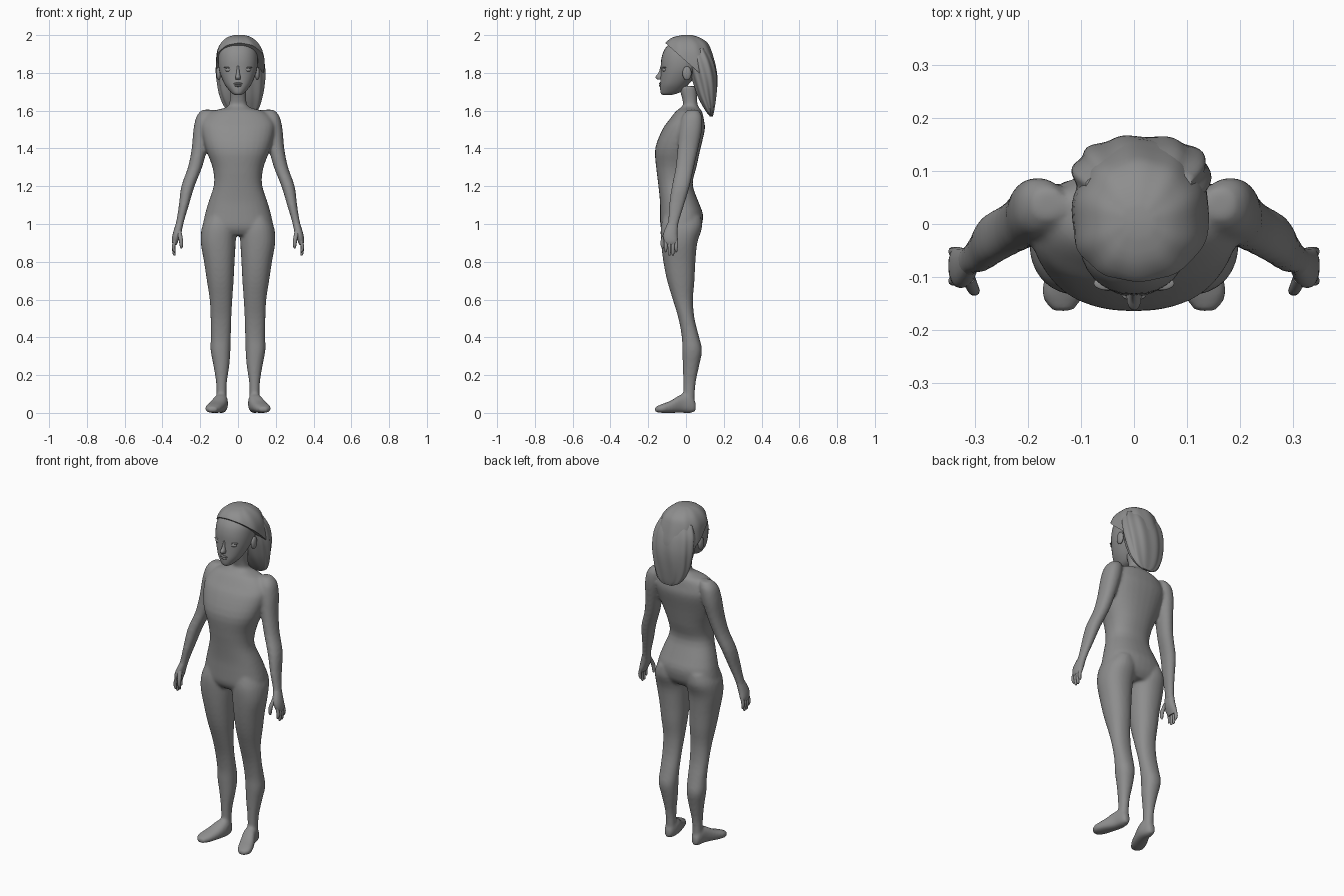
import bpy
import bmesh
from math import sin, cos, pi, copysign
from mathutils import Matrix, Vector

cube = bpy.data.objects.get("Cube")
if cube:
    bpy.data.objects.remove(cube, do_unlink=True)

# Single clay grey material
clay = bpy.data.materials.new("clay_grey")
clay.use_nodes = True
colour = (0.27, 0.27, 0.27, 1)
clay.diffuse_color = colour
clay.node_tree.nodes["Principled BSDF"].inputs["Base Color"].default_value = colour


def blend(rings, steps):
    """Smoothly interpolate the rows of a ring table."""
    result = []
    last = len(rings) - 1
    for i in range(last):
        before, start = rings[max(i - 1, 0)], rings[i]
        end, after = rings[i + 1], rings[min(i + 2, last)]
        for k in range(steps):
            t = k / steps
            result.append([
                b + t * (c - a) / 2
                + t * t * (2 * a - 5 * b + 4 * c - d) / 2
                + t ** 3 * (3 * b - a - 3 * c + d) / 2
                for a, b, c, d in zip(before, start, end, after)])
    result.append(list(rings[last]))
    return result


def loft(bm, rings, axis="z", side=1, sides=24, power=2.2, steps=3, ripple=0, locks=9, twist=0):
    """Skin rounded rings given as (height, low, high, low, high) bounds."""
    loops = []
    for h, a0, a1, b0, b1 in blend(rings, steps):
        loop = []
        for k in range(sides):
            angle = 2 * pi * k / sides
            wave = 1 + ripple * sin(locks * angle + twist * h)
            ca, sa = cos(angle), sin(angle)
            a = copysign(abs(ca) ** (2 / power), ca) * wave
            b = copysign(abs(sa) ** (2 / power), sa) * wave
            a = (a0 + a1) / 2 + a * (a1 - a0) / 2
            b = (b0 + b1) / 2 + b * (b1 - b0) / 2
            place = (side * a, b, h) if axis == "z" else (side * a, h, b)
            loop.append(bm.verts.new(place))
        loops.append(loop)
    for low, high in zip(loops, loops[1:]):
        for k in range(sides):
            n = (k + 1) % sides
            bm.faces.new((low[k], low[n], high[n], high[k]))
    bm.faces.new(loops[0])
    bm.faces.new(loops[-1])


def even(rings):
    """Turn (height, half width, front, back) rows into symmetric bounds."""
    return [(h, -w, w, front, back) for h, w, front, back in rings]


def ball(bm, place, size):
    matrix = Matrix.Translation(place) @ Matrix.Diagonal((*size, 1))
    bmesh.ops.create_uvsphere(bm, u_segments=20, v_segments=12, radius=1, matrix=matrix)


def finish(name, bm):
    bmesh.ops.recalc_face_normals(bm, faces=bm.faces[:])
    mesh = bpy.data.meshes.new(name)
    bm.to_mesh(mesh)
    bm.free()
    mesh.materials.append(clay)
    obj = bpy.data.objects.new(name, mesh)
    bpy.context.collection.objects.link(obj)
    bpy.ops.object.select_all(action="DESELECT")
    obj.select_set(True)
    bpy.context.view_layer.objects.active = obj
    bpy.ops.object.shade_smooth_by_angle(angle=pi / 3)
    return obj


torso = even([
    (1.73, .045, -.04, .06), (1.64, .045, -.015, .06), (1.615, .07, -.03, .07),
    (1.595, .14, -.055, .085), (1.55, .185, -.09, .095), (1.5, .195, -.125, .1),
    (1.4, .172, -.163, .077), (1.3, .135, -.158, .055), (1.21, .127, -.147, .035),
    (1.12, .155, -.138, .065), (1.05, .175, -.137, .09), (.98, .185, -.134, .08),
    (.94, .15, -.11, .05)])

leg = [
    (1.04, .03, .165, -.12, .08), (.98, .01, .192, -.134, .085),
    (.9, .012, .197, -.132, .06), (.8, .018, .18, -.12, .05),
    (.7, .023, .165, -.1, .045), (.6, .03, .15, -.07, .037),
    (.5, .035, .145, -.04, .045), (.4, .038, .144, -.022, .07),
    (.33, .04, .145, -.02, .085), (.25, .046, .13, -.017, .07),
    (.15, .06, .115, -.015, .05), (.05, .06, .115, -.015, .045)]

foot = [
    (.052, .075, .105, .01, .05), (.03, .06, .117, 0, .09),
    (-.02, .053, .13, 0, .1), (-.08, .07, .16, 0, .065),
    (-.13, .09, .175, 0, .046), (-.165, .115, .155, .005, .03)]

arm = [
    (1.605, .13, .19, .01, .065), (1.57, .13, .22, -.02, .085),
    (1.5, .14, .236, -.035, .085), (1.4, .163, .245, -.045, .065),
    (1.3, .19, .265, -.055, .042), (1.2, .23, .3, -.075, .02),
    (1.1, .26, .313, -.09, -.01), (1.02, .284, .326, -.095, -.035),
    (.97, .295, .338, -.105, -.045)]

# Body: torso, limbs and feet fused into one continuous skin
bm = bmesh.new()
loft(bm, torso, power=2.3, sides=32)
for side in (1, -1):
    loft(bm, leg, side=side)
    loft(bm, foot, axis="y", side=side, power=2.5)
    loft(bm, arm, side=side)
body = finish("body", bm)
fuse = body.modifiers.new("fuse", "REMESH")
fuse.mode = "VOXEL"
fuse.voxel_size = 0.008
fuse.use_smooth_shade = True
soften = body.modifiers.new("soften", "SMOOTH")
soften.factor = 0.5
soften.iterations = 8

# Hands: palm, four fingers and a thumb
palm = [
    (1.01, .29, .326, -.094, -.042), (.95, .3, .345, -.12, -.045),
    (.91, .316, .35, -.116, -.043), (.89, .325, .345, -.106, -.05)]
for side, label in ((1, "left"), (-1, "right")):
    bm = bmesh.new()
    loft(bm, palm, side=side, sides=16)
    for y, tip in ((-.107, .85), (-.088, .832), (-.069, .832), (-.052, .85)):
        loft(bm, [(z, x - r, x + r, y - r, y + r) for z, x, r in (
            (.915, .333, .009), (.88, .341, .009), (tip + .008, .338, .007),
            (tip, .336, .002))], side=side, sides=10)
    loft(bm, [(z, x - r, x + r, y - r, y + r) for z, x, y, r in (
        (.965, .313, -.1, .013), (.92, .303, -.122, .011),
        (.885, .3, -.125, .009), (.87, .3, -.122, .003))], side=side, sides=10)
    finish(label + "_hand", bm)

# Head with nose, lips and ears
bm = bmesh.new()
loft(bm, even([
    (1.682, .015, -.122, -.08), (1.69, .03, -.132, -.05), (1.705, .045, -.136, -.02),
    (1.735, .068, -.137, .01), (1.775, .087, -.135, .045), (1.82, .101, -.133, .08),
    (1.87, .105, -.131, .1), (1.92, .098, -.116, .1), (1.96, .07, -.08, .08),
    (1.98, .03, -.03, .04)]), sides=32)
loft(bm, even([
    (1.84, .006, -.134, -.11), (1.8, .009, -.146, -.11), (1.778, .014, -.163, -.11),
    (1.764, .012, -.15, -.11)]), sides=14)
ball(bm, (0, -.134, 1.743), (.023, .01, .006))
ball(bm, (0, -.134, 1.732), (.019, .01, .006))
for side in (1, -1):
    ball(bm, (side * .102, .005, 1.798), (.013, .024, .037))
finish("head", bm)

# Eyes with thin rounded lids
for side, label in ((1, "left"), (-1, "right")):
    bm = bmesh.new()
    ball(bm, (side * .048, -.112, 1.816), (.021, .014, .011))
    ball(bm, (side * .05, -.112, 1.828), (.026, .013, .004))
    finish(label + "_eye", bm)

# Hair cap, cut along the slanting hairline
bm = bmesh.new()
loft(bm, [
    (2, -.02, .035, -.02, .03), (1.988, -.058, .072, -.07, .07),
    (1.96, -.09, .106, -.106, .112), (1.92, -.11, .129, -.122, .132),
    (1.87, -.116, .14, -.136, .148), (1.82, -.116, .143, -.136, .16),
    (1.75, -.11, .14, -.13, .165), (1.7, -.1, .13, -.1, .163)],
    sides=72, ripple=.014, locks=10, twist=12)
bmesh.ops.bisect_plane(
    bm, geom=bm.verts[:] + bm.edges[:] + bm.faces[:],
    plane_co=Vector((0, -.1, 1.95)), plane_no=Vector((0, -.115, -.13)), clear_outer=True)
bmesh.ops.holes_fill(bm, edges=[e for e in bm.edges if e.is_boundary], sides=0)
finish("hair_cap", bm)

# Long hair falling behind the ears, with wavy locks and a pointed end
bm = bmesh.new()
loft(bm, [
    (1.93, -.09, .11, .01, .115), (1.87, -.112, .135, .015, .146),
    (1.8, -.114, .142, .025, .163), (1.74, -.107, .138, .04, .166),
    (1.68, -.095, .128, .06, .161), (1.63, -.075, .115, .085, .154),
    (1.59, -.045, .095, .11, .147), (1.568, -.005, .06, .128, .141)],
    sides=72, ripple=.035, locks=10, twist=12)
finish("long_hair", bm)
